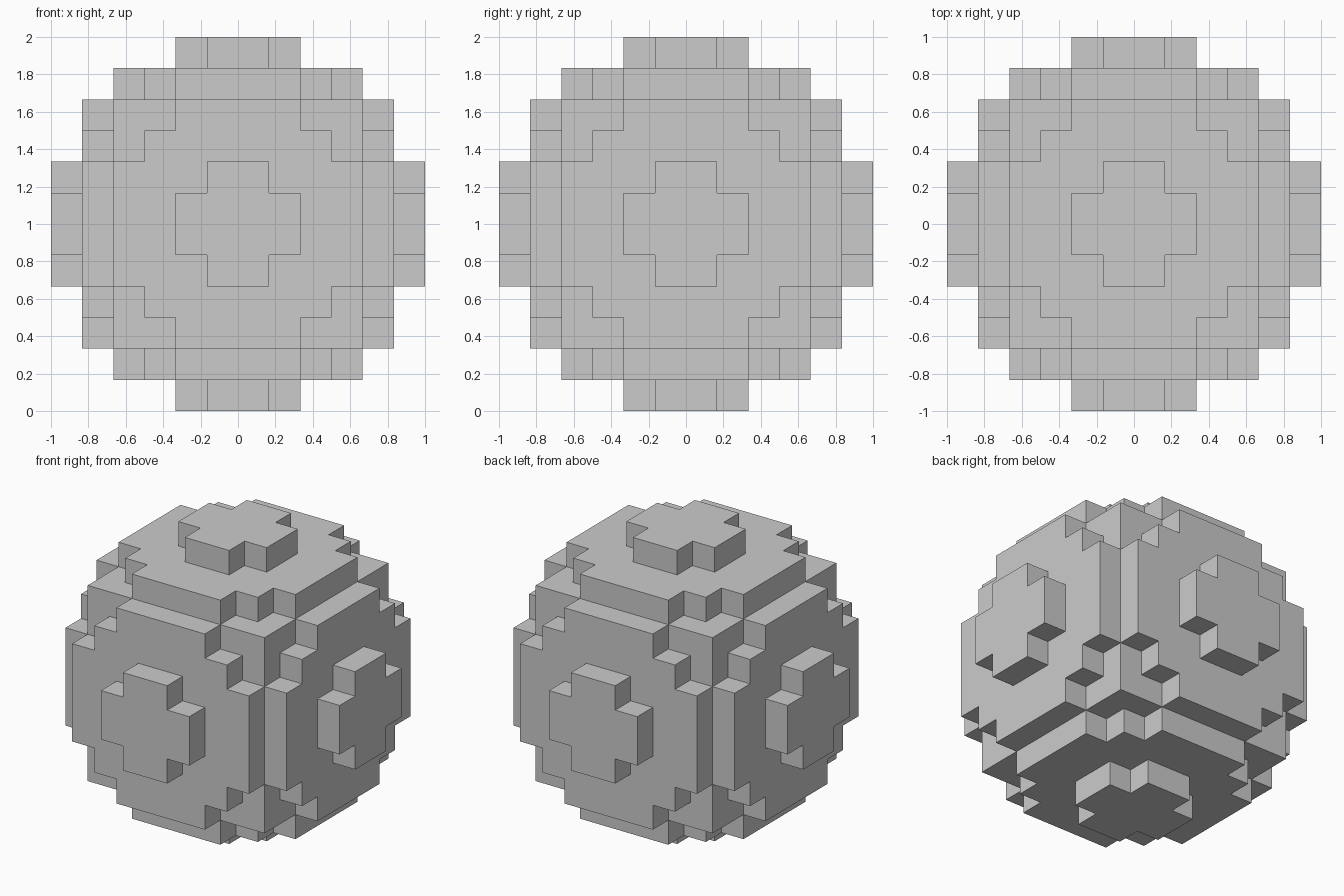
import bpy, bmesh
from itertools import product

if "Cube" in bpy.data.objects:
    bpy.data.objects.remove(bpy.data.objects["Cube"])

U = 1 / 6                      # one block; the ball is 12 blocks across

# Half-width of each row, counted outwards from the middle of a side
REACH = {4: [4, 4, 3, 2],      # stepped plate on every side
         5: [2, 1]}            # raised plus on top of every plate


def filled(cell):
    # Block index measured from the centre plane: 0 (inner) to 5 (outer)
    a, b, c = sorted(i if i >= 0 else -1 - i for i in cell)
    if c < 4:                  # solid core cube
        return True
    rows = REACH.get(c, [])
    return b < len(rows) and a < rows[b]


# Outer skin: one quad for every block side that has no neighbour
bm = bmesh.new()
verts = {}


def vert(p):
    if p not in verts:
        verts[p] = bm.verts.new((p[0] * U, p[1] * U, p[2] * U + 1))
    return verts[p]


for cell in product(range(-6, 6), repeat=3):
    if not filled(cell):
        continue
    for axis, side in product(range(3), (0, 1)):
        neighbour = list(cell)
        neighbour[axis] += 2 * side - 1
        if filled(neighbour):
            continue
        u, v = (axis + 1) % 3, (axis + 2) % 3
        loop = []
        for du, dv in ((0, 0), (1, 0), (1, 1), (0, 1)):
            p = list(cell)
            p[axis] += side
            p[u] += du
            p[v] += dv
            loop.append(vert(tuple(p)))
        bm.faces.new(loop if side else loop[::-1])

mesh = bpy.data.meshes.new("block_ball")
bm.to_mesh(mesh)
bm.free()
ball = bpy.data.objects.new("block_ball", mesh)
bpy.context.collection.objects.link(ball)
